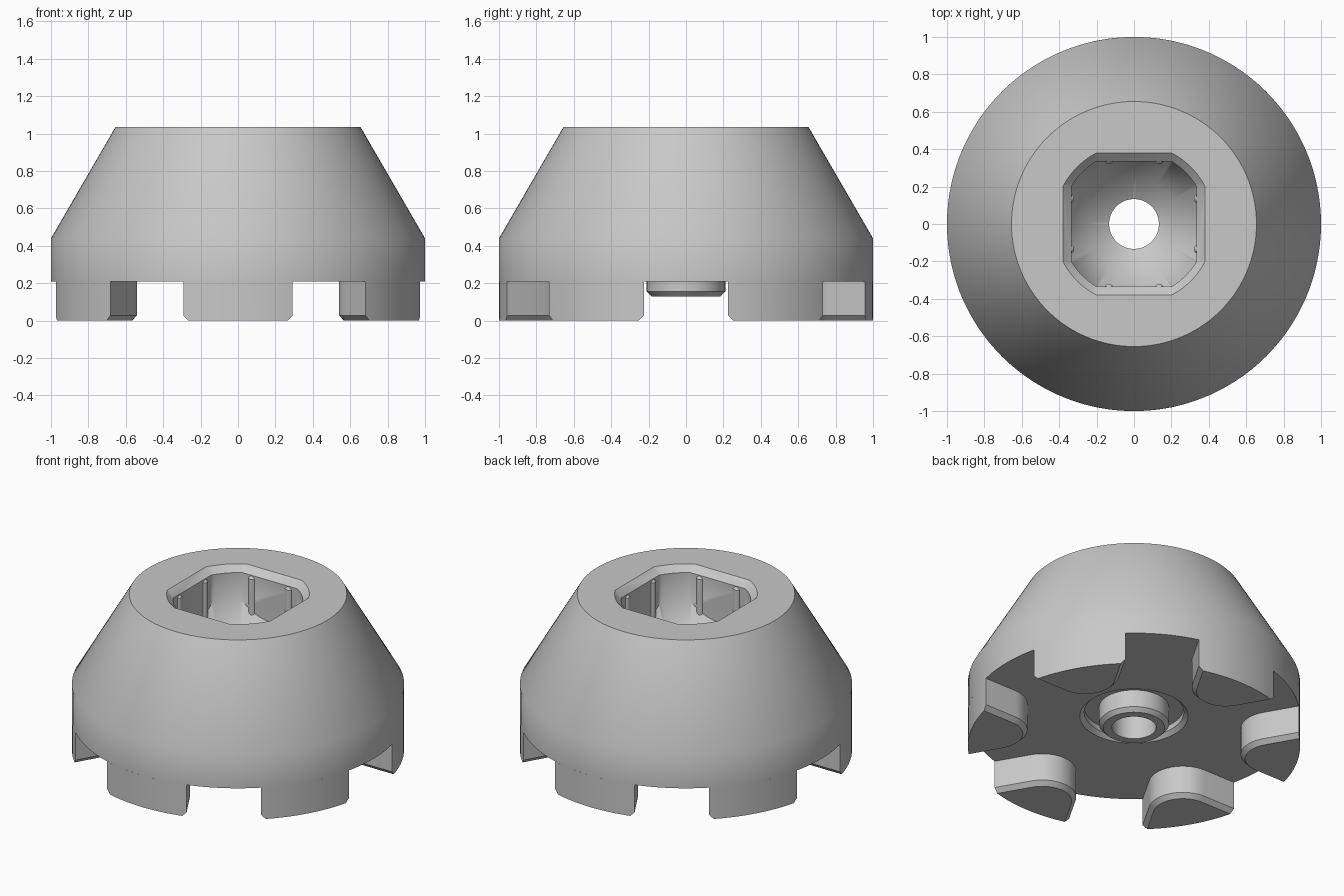
import bpy, bmesh
from math import sin, cos, asin, acos, pi, radians
from mathutils import Matrix

cube = bpy.data.objects.get("Cube")
if cube:
    bpy.data.objects.remove(cube, do_unlink=True)

grey = bpy.data.materials.new("plain grey")
grey.use_nodes = True
grey.diffuse_color = (0.58, 0.58, 0.58, 1)
grey.node_tree.nodes["Principled BSDF"].inputs["Base Color"].default_value = grey.diffuse_color


def skin(name, rings, loop=False):
    """Bridge equal rings of points; loop joins last to first, else ends are capped."""
    bm = bmesh.new()
    rows = [[bm.verts.new(p) for p in ring] for ring in rings]
    n = len(rows[0])
    pairs = list(zip(rows, rows[1:])) + ([(rows[-1], rows[0])] if loop else [])
    for a, b in pairs:
        for i in range(n):
            j = (i + 1) % n
            bm.faces.new((a[i], a[j], b[j], b[i]))
    if not loop:
        bm.faces.new(rows[0])
        bm.faces.new(rows[-1])
    bmesh.ops.recalc_face_normals(bm, faces=bm.faces)
    mesh = bpy.data.meshes.new(name)
    bm.to_mesh(mesh)
    bm.free()
    mesh.materials.append(grey)
    ob = bpy.data.objects.new(name, mesh)
    bpy.context.collection.objects.link(ob)
    return ob


def circle(r, z, n=120):
    return [(r * cos(2 * pi * i / n), r * sin(2 * pi * i / n), z) for i in range(n)]


def activate(ob):
    bpy.ops.object.select_all(action='DESELECT')
    ob.select_set(True)
    bpy.context.view_layer.objects.active = ob


def boolean(ob, tool, operation):
    mod = ob.modifiers.new("cut", 'BOOLEAN')
    mod.object, mod.operation, mod.solver = tool, operation, 'EXACT'
    activate(ob)
    bpy.ops.object.modifier_apply(modifier=mod.name)
    bpy.data.objects.remove(tool, do_unlink=True)


def smooth(ob):
    activate(ob)
    bpy.ops.object.shade_smooth_by_angle(angle=radians(35))


# Turned body with a through hole, hub boss and ring groove underneath
TOP, UNDER, HOLE = 1.035, 0.21, 0.133
profile = [(HOLE, TOP), (0.655, TOP), (1, 0.44), (1, UNDER), (0.326, UNDER),
           (0.30, 0.235), (0.30, 0.27), (0.21, 0.27), (0.21, 0.155),
           (0.185, 0.13), (HOLE, 0.13)]
body = skin("body", [circle(r, z) for r, z in profile], loop=True)


# Square socket with round corners, a chamfered mouth and a funnel floor
def socket_outline(flat, radius, z, steps=10):
    a = acos(flat / radius)
    points = []
    for k in range(4):
        for i in range(steps + 1):
            t = k * pi / 2 + a + (pi / 2 - 2 * a) * i / steps
            points.append((radius * cos(t), radius * sin(t), z))
    return points


socket = skin("socket_cutter", [
    socket_outline(0.335, 0.39, 0.4), socket_outline(0.335, 0.39, TOP - 0.04),
    socket_outline(0.38, 0.43, TOP), socket_outline(0.38, 0.43, TOP + 0.05)])
funnel = skin("funnel_cutter", [
    circle(0.06, 0.485), circle(0.25, 0.60), circle(0.53, 1.0), circle(0.53, 1.2)])
boolean(socket, funnel, 'INTERSECT')
boolean(body, socket, 'DIFFERENCE')
smooth(body)

# Small gripping ribs, two on each flat wall of the socket
for k in range(4):
    for side in (-1, 1):
        rib = skin("socket_rib", [circle(0.025, 0.68, 16), circle(0.025, 0.975, 16),
                                  circle(0.012, 0.99, 16)])
        rib.data.transform(Matrix.Rotation(k * pi / 2, 4, 'Z')
                           @ Matrix.Translation((0.345, side * 0.135, 0)))
        smooth(rib)


# Six wedge lugs left between straight slots, with rounded inner noses
def lug_outline(inset, z, slot=0.225, nose=0.205):
    centre = 2 * (slot + nose)
    half = pi / 6 - asin(slot + inset)
    outer = [half * (2 * i / 16 - 1) for i in range(17)]
    inner = [2 * pi / 3 * (1 + i / 16) for i in range(17)]
    return ([(cos(t), sin(t), z) for t in outer]
            + [(centre + (nose - inset) * cos(t), (nose - inset) * sin(t), z) for t in inner])


for k in range(6):
    lug = skin("lug", [lug_outline(0, UNDER), lug_outline(0, 0.028), lug_outline(0.027, 0)])
    lug.data.transform(Matrix.Rotation(pi / 6 + k * pi / 3, 4, 'Z'))
    smooth(lug)
